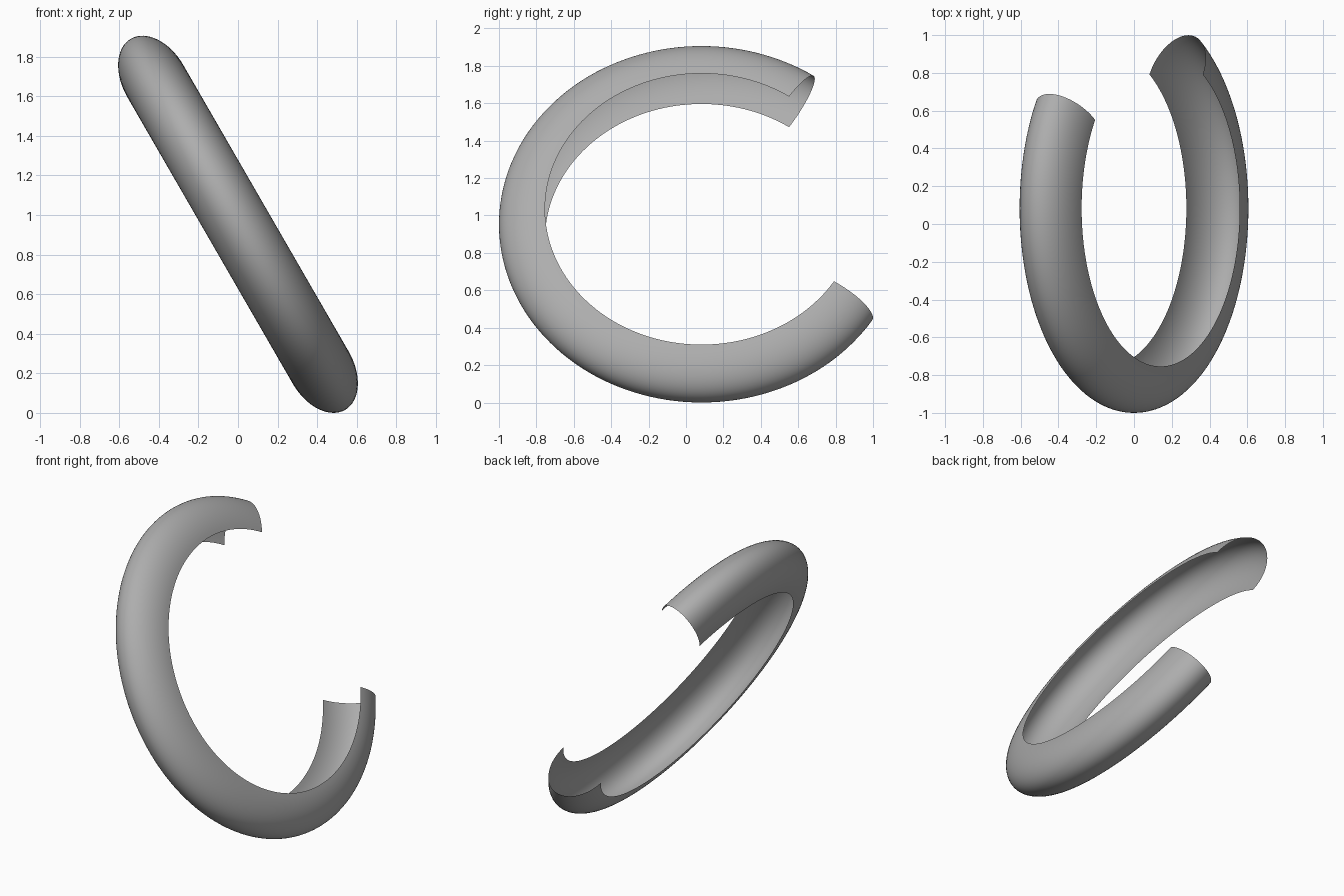
import bpy, bmesh
from math import sin, cos, pi, radians
from mathutils import Vector

if "Cube" in bpy.data.objects:
    bpy.data.objects.remove(bpy.data.objects["Cube"])

# Ring dimensions: open half-elliptical channel swept round a tilted circle
RIM = 0.837            # radius of the open inner rims
DEPTH = 0.246          # radial depth of the channel
HALF_W = 0.163         # half width of the channel
START, END = radians(34), radians(-237.8)
SEGS, PROFILE = 120, 32

centre = Vector((0, 0.083, 0.953))
up = Vector((-0.5, 0, 0.866))      # in-plane direction of the tilted ring
side = Vector((0, 1, 0))
normal = Vector((0.866, 0, 0.5))

# Sweep the profile along the arc
bm = bmesh.new()
rows = []
for i in range(SEGS + 1):
    t = START + (END - START) * i / SEGS
    radial = up * cos(t) + side * sin(t)
    row = []
    for j in range(PROFILE + 1):
        p = -pi / 2 + pi * j / PROFILE
        row.append(bm.verts.new(centre + radial * (RIM + DEPTH * cos(p))
                                + normal * (HALF_W * sin(p))))
    rows.append(row)
for a, b in zip(rows, rows[1:]):
    for j in range(PROFILE):
        bm.faces.new((a[j], a[j + 1], b[j + 1], b[j]))

# Make the faces point away from the channel's inside
bm.normal_update()
bm.faces.ensure_lookup_table()
mid = bm.faces[PROFILE // 2]
if mid.normal.dot(mid.calc_center_median() - centre) < 0:
    bmesh.ops.reverse_faces(bm, faces=bm.faces[:])

mesh = bpy.data.meshes.new("open_ring_shell")
bm.to_mesh(mesh)
bm.free()
mesh.shade_smooth()
ring = bpy.data.objects.new("open_ring_shell", mesh)
bpy.context.collection.objects.link(ring)

# Darker grey surface
grey = bpy.data.materials.new("dark_grey")
grey.diffuse_color = (0.42, 0.42, 0.42, 1)
grey.use_nodes = True
grey.node_tree.nodes["Principled BSDF"].inputs["Base Color"].default_value = grey.diffuse_color
mesh.materials.append(grey)
